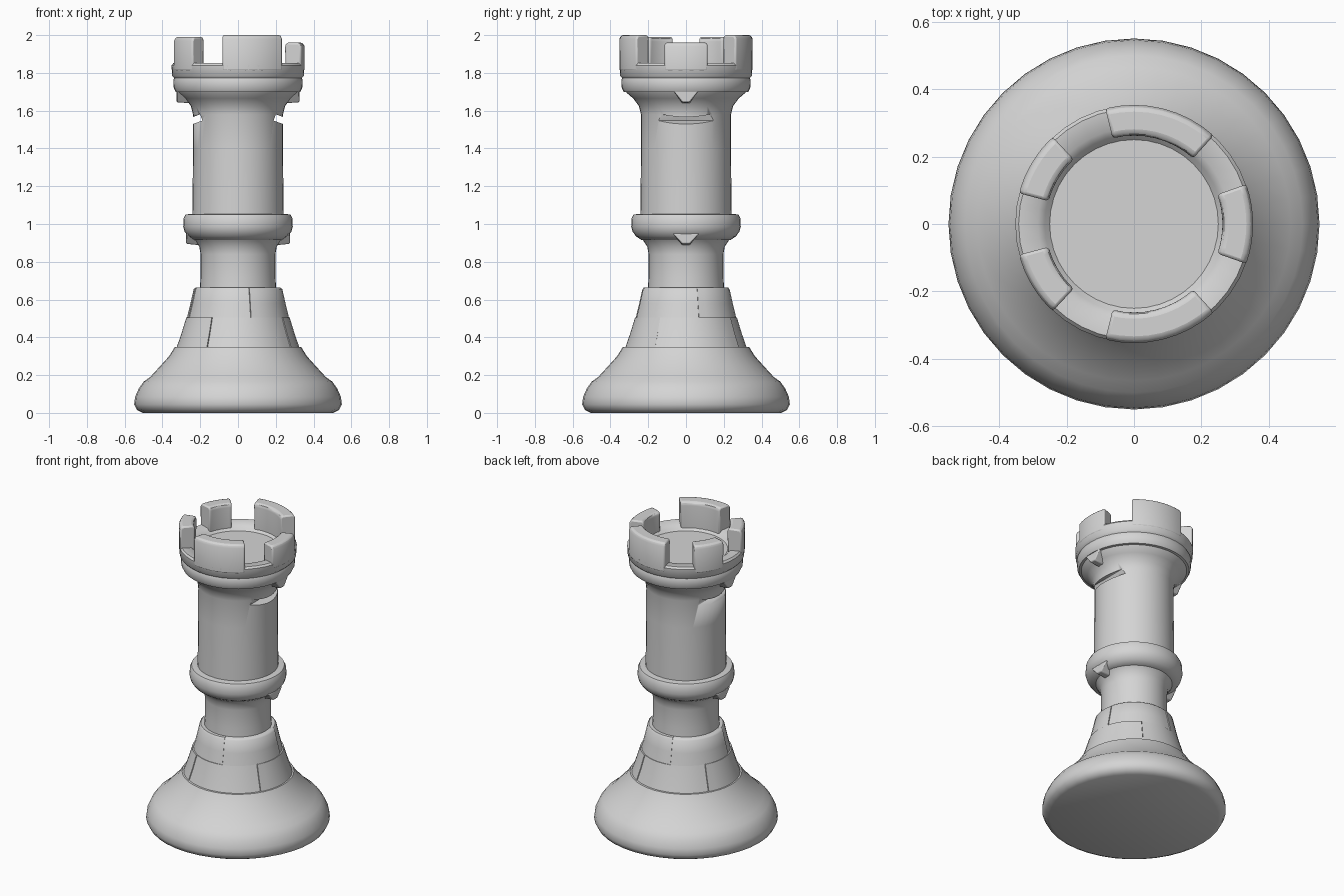
import bpy, bmesh, math
from mathutils import Vector, Matrix

cube = bpy.data.objects.get("Cube")
if cube:
    bpy.data.objects.remove(cube, do_unlink=True)

stone = bpy.data.materials.new("pale_grey_stone")
stone.use_nodes = True
colour = (0.66, 0.66, 0.66, 1)
stone.diffuse_color = colour
stone.node_tree.nodes["Principled BSDF"].inputs["Base Color"].default_value = colour


def finish(bm, name, bevel=0.0, angle=40):
    bmesh.ops.recalc_face_normals(bm, faces=bm.faces)
    mesh = bpy.data.meshes.new(name)
    bm.to_mesh(mesh)
    bm.free()
    mesh.materials.append(stone)
    ob = bpy.data.objects.new(name, mesh)
    bpy.context.collection.objects.link(ob)
    if bevel:
        mod = ob.modifiers.new("worn_edges", "BEVEL")
        mod.width, mod.segments = bevel, 2
        mod.limit_method = "ANGLE"
    bpy.ops.object.select_all(action="DESELECT")
    ob.select_set(True)
    bpy.context.view_layer.objects.active = ob
    bpy.ops.object.shade_smooth_by_angle(angle=math.radians(angle))
    return ob


def sweep(name, profile, start=0, end=360, steps=40, bevel=0.0, angle=40):
    """Sweep a closed (radius, height) outline around the z axis."""
    bm = bmesh.new()
    full = end - start == 360
    count = steps if full else steps + 1
    rings = []
    for i in range(count):
        a = math.radians(start + (end - start) * i / steps)
        rings.append([bm.verts.new((r * math.cos(a), r * math.sin(a), z)) for r, z in profile])
    n = len(profile)
    for i in range(steps):
        p, q = rings[i], rings[(i + 1) % count]
        for j in range(n):
            k = (j + 1) % n
            if profile[j][0] or profile[k][0]:
                bm.faces.new((p[j], q[j], q[k], p[k]))
    if not full:
        bm.faces.new(rings[0])
        bm.faces.new(rings[-1])
    bmesh.ops.remove_doubles(bm, verts=bm.verts, dist=1e-5)
    bmesh.ops.dissolve_degenerate(bm, edges=bm.edges, dist=1e-5)
    return finish(bm, name, bevel, angle)


def turned(name, outline, **kw):
    """Turn an open outline into a solid closed on the axis."""
    return sweep(name, [(0, outline[0][1])] + outline + [(0, outline[-1][1])], **kw)


# Wide foot and flaring skirt
turned("foot", [(0.505, 0), (0.535, 0.015), (0.55, 0.045), (0.545, 0.085), (0.525, 0.13),
                (0.5, 0.165), (0.465, 0.19), (0.41, 0.25), (0.365, 0.3), (0.335, 0.348)])
turned("skirt_core", [(0.315, 0.33), (0.285, 0.42), (0.258, 0.5), (0.238, 0.58), (0.222, 0.655)])

# Two courses of curved blocks around the skirt
for i in range(4):
    offset = 0.004 * (i % 2)
    a = 60 + 90 * i
    sweep("lower_course_block", [(0.2, 0.345), (0.322 + offset, 0.345),
          (0.296 + offset, 0.42), (0.27 + offset, 0.505), (0.2, 0.505)], a, a + 89.5, 10)
    a = 15 + 90 * i
    sweep("upper_course_block", [(0.18, 0.505), (0.266 + offset, 0.505),
          (0.248 + offset, 0.58), (0.231 + offset, 0.655), (0.222, 0.665), (0.18, 0.665)],
          a, a + 89.5, 10)

# Waist and collar
turned("waist", [(0.203, 0.64), (0.198, 0.72), (0.198, 0.84), (0.205, 0.88),
                 (0.225, 0.91), (0.25, 0.94)])
turned("collar", [(0.235, 0.915), (0.265, 0.935), (0.283, 0.96), (0.29, 0.985),
                  (0.288, 1.03), (0.278, 1.05), (0.235, 1.055)])

# Tall column flaring out to the battlement
column = turned("column", [(0.242, 1.04), (0.24, 1.2), (0.238, 1.4), (0.238, 1.58),
                           (0.25, 1.625), (0.28, 1.665), (0.315, 1.695), (0.32, 1.71)])


def box(name, centre, size, tilt=0):
    bm = bmesh.new()
    bmesh.ops.create_cube(bm, size=1, matrix=Matrix.Translation(centre)
                          @ Matrix.Rotation(tilt, 4, "Y") @ Matrix.Diagonal((*size, 1)))
    return finish(bm, name)


# Arrow slits cut into the two flanks
for side in (-1, 1):
    cutter = box("slit_cutter", (side * 0.26, 0, 1.54), (0.14, 0.5, 0.035), side * 0.35)
    cutter.hide_render = True
    mod = column.modifiers.new("slit", "BOOLEAN")
    mod.operation, mod.object, mod.solver = "DIFFERENCE", cutter, "EXACT"
    bpy.context.view_layer.objects.active = column
    bpy.ops.object.modifier_apply(modifier=mod.name)
    bpy.data.objects.remove(cutter, do_unlink=True)


# Pointed brackets under the collar and battlement on both flanks
def bracket(name, side, inner, outer, top, tip):
    bm = bmesh.new()
    ends = []
    for r, low in ((inner, tip), (outer, tip + 0.01)):
        ends.append([bm.verts.new((side * r, y, z)) for y, z in
                     ((-0.07, top), (0.07, top), (0.02, low), (-0.02, low))])
    bm.faces.new(ends[0])
    bm.faces.new(ends[1])
    for j in range(4):
        k = (j + 1) % 4
        bm.faces.new((ends[0][j], ends[0][k], ends[1][k], ends[1][j]))
    finish(bm, name, 0.006)


for side in (-1, 1):
    bracket("collar_bracket", side, 0.17, 0.275, 0.95, 0.885)
    bracket("battlement_bracket", side, 0.2, 0.325, 1.71, 1.635)

# Battlement: ledge ring, low parapet wall and sunken floor
turned("battlement_ledge", [(0.3, 1.695), (0.33, 1.7), (0.34, 1.72), (0.342, 1.765),
                            (0.33, 1.785), (0.3, 1.785)])
turned("parapet", [(0.335, 1.77), (0.349, 1.785), (0.352, 1.84), (0.342, 1.852),
                   (0.285, 1.848), (0.265, 1.83), (0.25, 1.815)])

# Merlons: start angle, end angle, top height
merlons = [(-19.5, 19.5, 1.96), (48, 104, 2.0), (133, 165, 1.99),
           (195, 227, 1.99), (256, 312, 2.0)]
for start, end, top in merlons:
    sweep("merlon", [(0.264, 1.81), (0.352, 1.81), (0.353, top - 0.02),
                     (0.342, top), (0.272, top), (0.262, top - 0.015)],
          start, end, 8, bevel=0.01)
